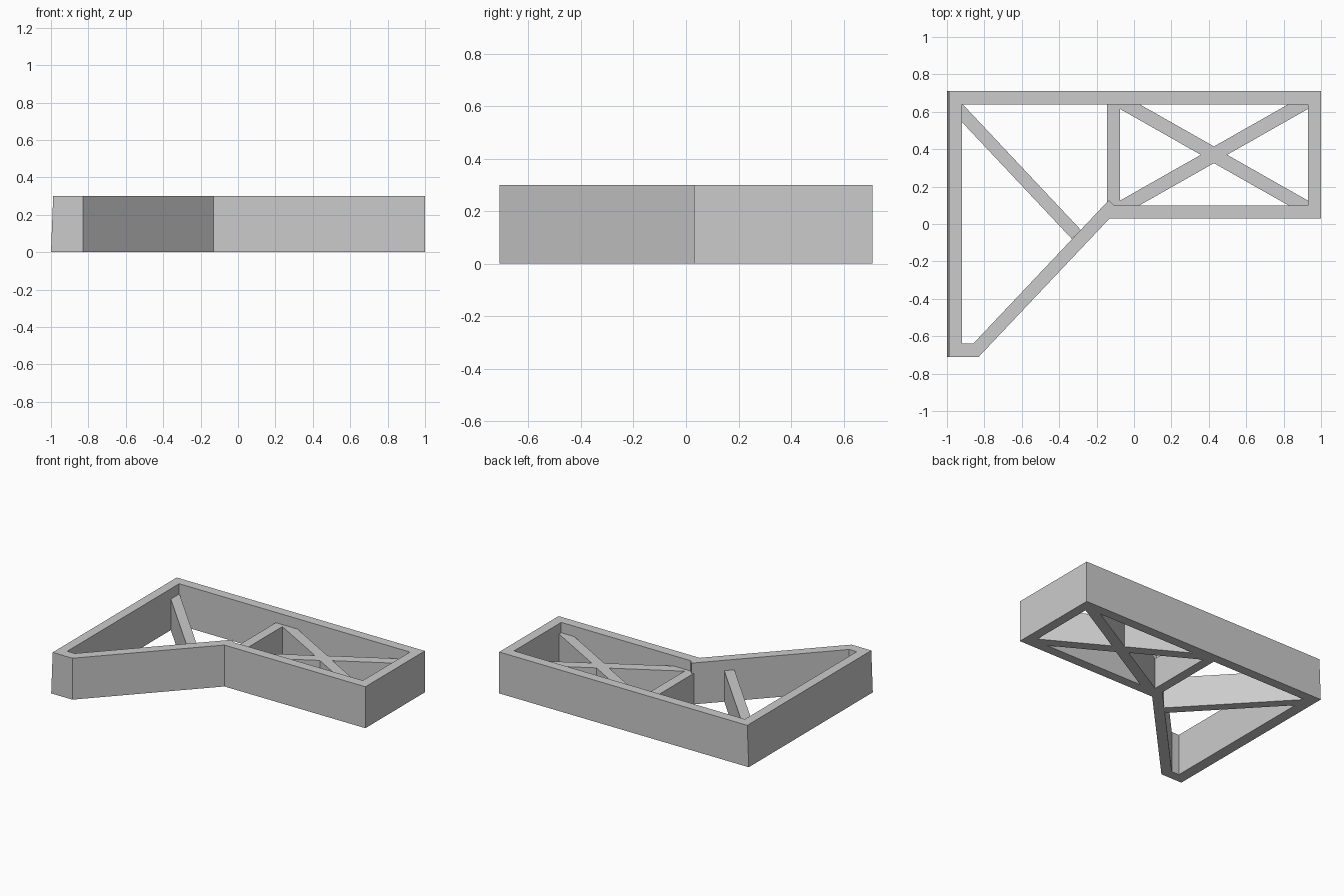
import bpy
import bmesh

if "Cube" in bpy.data.objects:
    bpy.data.objects.remove(bpy.data.objects["Cube"], do_unlink=True)

WALL_TOP, BRACE_TOP = 0.30, 0.225

grey = bpy.data.materials.new("light_grey")
grey.use_nodes = True
grey.diffuse_color = (0.6, 0.6, 0.6, 1)
grey.node_tree.nodes["Principled BSDF"].inputs["Base Color"].default_value = grey.diffuse_color


def finish(name, bm):
    bmesh.ops.remove_doubles(bm, verts=bm.verts, dist=1e-4)
    bmesh.ops.recalc_face_normals(bm, faces=bm.faces)
    mesh = bpy.data.meshes.new(name)
    bm.to_mesh(mesh)
    bm.free()
    mesh.materials.append(grey)
    obj = bpy.data.objects.new(name, mesh)
    bpy.context.collection.objects.link(obj)
    return obj


def prism(name, outline, top):
    """Extrude a flat outline from the ground up to the given height."""
    bm = bmesh.new()
    face = bm.faces.new([bm.verts.new((x, y, 0)) for x, y in outline])
    new = bmesh.ops.extrude_face_region(bm, geom=[face], use_keep_orig=True)["geom"]
    bmesh.ops.translate(bm, vec=(0, 0, top),
                        verts=[v for v in new if isinstance(v, bmesh.types.BMVert)])
    return finish(name, bm)


# Outer wall: mitred ring of (outer, inner) corner pairs, left side leaning inward
pairs = [((-1, 0.71), (-0.92, 0.64)), ((1, 0.71), (0.93, 0.64)),
         ((1, 0.03), (0.93, 0.10)), ((-0.13, 0.03), (-0.107, 0.10)),
         ((-0.13, 0.03), (-0.134, 0.128)), ((-0.83, -0.71), (-0.86, -0.64)),
         ((-1, -0.71), (-0.92, -0.64))]
bm = bmesh.new()
loops = []
for (ox, oy), (ix, iy) in pairs:
    lean = 0.012 if ox == -1 else 0
    loops.append([bm.verts.new(p) for p in (
        (ox, oy, 0), (ox + lean, oy, WALL_TOP), (ix, iy, WALL_TOP), (ix, iy, 0))])
for a, b in zip(loops, loops[1:] + loops[:1]):
    for i in range(4):
        j = (i + 1) % 4
        if i == 0 and pairs[loops.index(a)][0] == pairs[loops.index(b)][0]:
            continue  # the inner bend has a single outer corner
        bm.faces.new((a[i], a[j], b[j], b[i]))
bmesh.ops.dissolve_degenerate(bm, dist=1e-4, edges=bm.edges)
finish("outer_wall", bm)

# Divider between the two bays
prism("divider", [(-0.145, 0.116), (-0.134, 0.128), (-0.107, 0.10), (-0.075, 0.10),
                  (-0.075, 0.64), (-0.145, 0.64)], BRACE_TOP)

# Diagonal strut in the tapered bay
prism("diagonal_strut", [(-0.92, 0.64), (-0.916, 0.64), (-0.284, -0.032),
                         (-0.332, -0.08), (-0.92, 0.545)], BRACE_TOP)

# Cross brace: one quarter outline mirrored around the bay centre
cx, cy = 0.4275, 0.37
quarter = [(0.0704, 0), (0.5025, 0.245), (0.5025, 0.27), (0.3975, 0.27), (0, 0.0446)]
outline = []
for sx, sy in ((1, 1), (-1, 1), (-1, -1), (1, -1)):
    points = quarter if sx * sy > 0 else quarter[::-1]
    outline += [(cx + sx * x, cy + sy * y) for x, y in points[:-1]]
prism("cross_brace", outline, BRACE_TOP)
